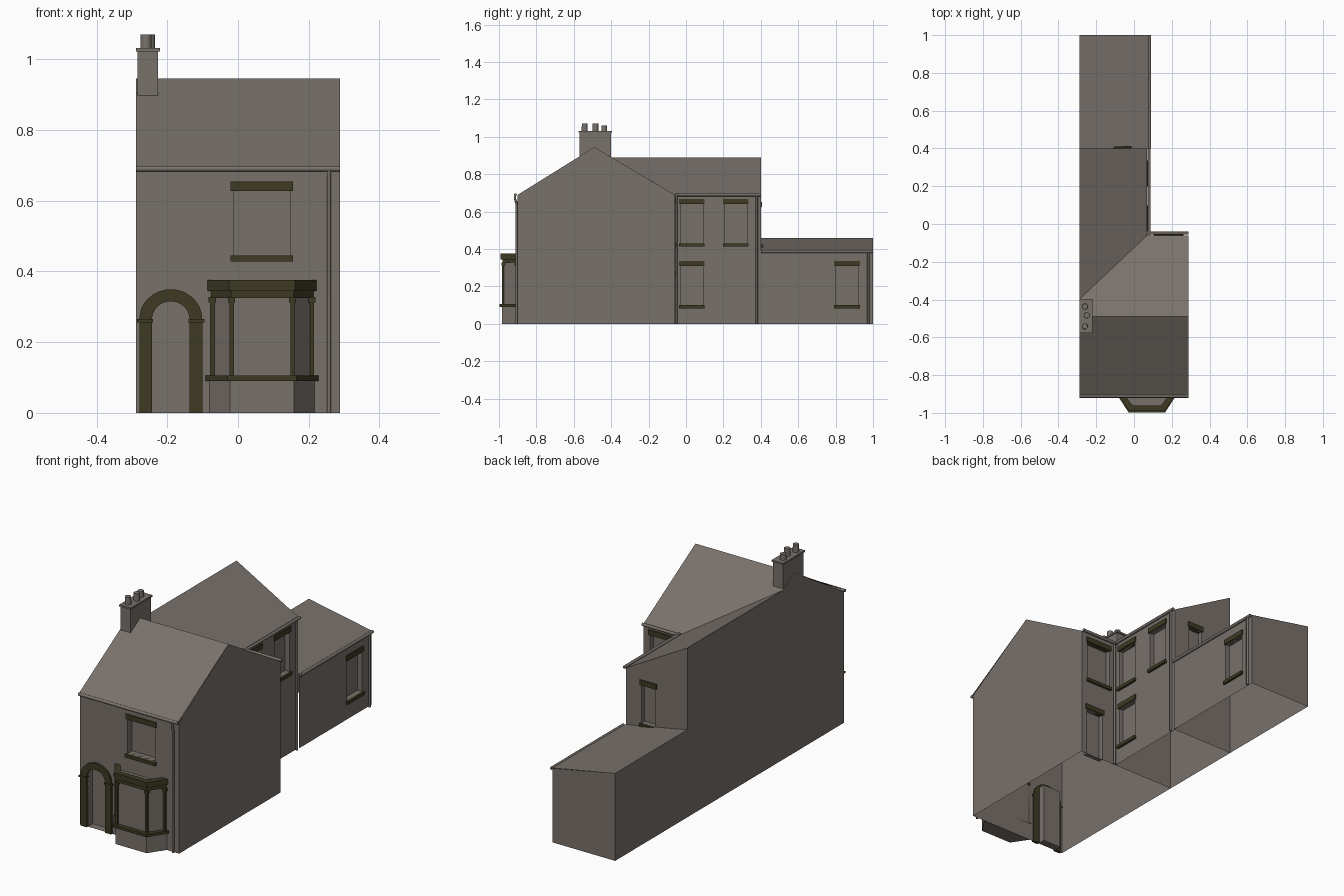
import bpy, bmesh, math
from mathutils import Vector

if "Cube" in bpy.data.objects:
    bpy.data.objects.remove(bpy.data.objects["Cube"])


def material(name, rgb):
    m = bpy.data.materials.new(name)
    m.diffuse_color = (*rgb, 1)
    m.use_nodes = True
    m.node_tree.nodes["Principled BSDF"].inputs["Base Color"].default_value = m.diffuse_color
    return m


GREY = material("warm grey masonry", (0.19, 0.166, 0.148))
OLIVE = material("dark olive trim", (0.047, 0.042, 0.017))


def finish(bm, name, mat, recalc=False):
    if recalc:
        bmesh.ops.recalc_face_normals(bm, faces=bm.faces)
    me = bpy.data.meshes.new(name)
    bm.to_mesh(me)
    bm.free()
    me.materials.append(mat)
    ob = bpy.data.objects.new(name, me)
    bpy.context.collection.objects.link(ob)
    return ob


def face(bm, pts, toward):
    """Add a polygon whose normal points along 'toward'."""
    f = bm.faces.new([bm.verts.new(p) for p in pts])
    f.normal_update()
    if f.normal.dot(Vector(toward)) < 0:
        f.normal_flip()


def sheet(name, pts, toward):
    bm = bmesh.new()
    face(bm, pts, toward)
    return finish(bm, name, GREY)


def prism(name, pts, vec, mat):
    """Extrude a planar outline along vec into a closed solid."""
    bm = bmesh.new()
    f = bm.faces.new([bm.verts.new(p) for p in pts])
    r = bmesh.ops.extrude_face_region(bm, geom=[f], use_keep_orig=True)
    vs = [g for g in r["geom"] if isinstance(g, bmesh.types.BMVert)]
    bmesh.ops.translate(bm, verts=vs, vec=vec)
    return finish(bm, name, mat, True)


def box(name, x0, x1, y0, y1, z0, z1, mat):
    return prism(name, [(x0, y0, z0), (x1, y0, z0), (x1, y1, z0), (x0, y1, z0)],
                 (0, 0, z1 - z0), mat)


def wall(name, axis, c, n, u0, u1, h, openings=(), depth=0.025):
    """Wall along an axis with recessed openings (ua, ub, va, vb)."""
    def P(u, v, d=0.0):
        return (u, c - n * d, v) if axis == "x" else (c - n * d, u, v)
    out = Vector(P(0, 0, -1)) - Vector(P(0, 0))
    bm = bmesh.new()
    us = sorted({u0, u1, *[t for o in openings for t in o[:2]]})
    vs = sorted({0, h, *[t for o in openings for t in o[2:]]})
    for a, b in zip(us, us[1:]):
        for e, f in zip(vs, vs[1:]):
            mu, mv = (a + b) / 2, (e + f) / 2
            if not any(o[0] < mu < o[1] and o[2] < mv < o[3] for o in openings):
                face(bm, [P(a, e), P(b, e), P(b, f), P(a, f)], out)
    for a, b, e, f in openings:
        mid = Vector(P((a + b) / 2, (e + f) / 2, depth / 2))
        face(bm, [P(a, e, depth), P(b, e, depth), P(b, f, depth), P(a, f, depth)], out)
        ring = [(a, e), (b, e), (b, f), (a, f)]
        for p, q in zip(ring, ring[1:] + ring[:1]):
            quad = [P(*p), P(*q), P(*q, depth), P(*p, depth)]
            ctr = sum((Vector(k) for k in quad), Vector()) / 4
            face(bm, quad, mid - ctr)
    return finish(bm, name, GREY)


def trim(name, axis, c, n, u0, u1, v0, v1, proud=0.01):
    lo, hi = sorted((c - n * 0.02, c + n * proud))
    if axis == "x":
        return box(name, u0, u1, lo, hi, v0, v1, OLIVE)
    return box(name, lo, hi, u0, u1, v0, v1, OLIVE)


def dress(name, axis, c, n, o, sill=True):
    """Lintel and sill around an opening."""
    a, b, e, f = o
    trim(name + "_lintel", axis, c, n, a - 0.008, b + 0.008, f, f + 0.027, 0.006)
    if sill:
        trim(name + "_sill", axis, c, n, a - 0.008, b + 0.008, e - 0.017, e, 0.012)


def tube(name, pts, r=0.006):
    cu = bpy.data.curves.new(name, "CURVE")
    cu.dimensions = "3D"
    cu.bevel_depth = r
    cu.bevel_resolution = 2
    cu.use_fill_caps = True
    s = cu.splines.new("POLY")
    s.points.add(len(pts) - 1)
    for p, co in zip(s.points, pts):
        p.co = (*co, 1)
    cu.materials.append(GREY)
    ob = bpy.data.objects.new(name, cu)
    bpy.context.collection.objects.link(ob)


# main dimensions
L, R, W, O = -0.288, 0.288, 0.07, 0.075    # left, right, wing and outhouse sides
F, B, M, E = -0.90, -0.06, 0.40, 1.0       # front, main back, wing back, end
EAVE, RIDGE, RY = 0.69, 0.945, -0.49
WTOP, VY = 0.89, -0.397                    # wing roof top, valley start

# walls with recessed windows and doors
front_win = (-0.013, 0.148, 0.445, 0.627)
front_door = (-0.243, -0.137, 0.0, 0.318)
wall("front_wall", "x", F, -1, L, R, EAVE, [front_win, front_door], 0.04)
dress("front_window", "x", F, -1, front_win)

rear_win, rear_door = (0.11, 0.25, 0.43, 0.64), (0.155, 0.255, 0.0, 0.255)
wall("rear_wall", "x", B, 1, W, R, EAVE, [rear_win, rear_door])
dress("rear_window", "x", B, 1, rear_win)
dress("rear_door", "x", B, 1, rear_door, False)

wing_wins = [(a, b, e, f) for a, b, e, f in
             ((-0.03, 0.09, 0.43, 0.64), (0.207, 0.327, 0.43, 0.64), (-0.03, 0.09, 0.1, 0.31))]
wall("wing_side_wall", "y", W, 1, B, M, EAVE, wing_wins)
for i, o in enumerate(wing_wins):
    dress("wing_window_%d" % i, "y", W, 1, o)

back_win = (-0.102, -0.022, 0.425, 0.625)
wall("wing_back_wall", "x", M, 1, L, W, EAVE, [back_win])
dress("wing_back_window", "x", M, 1, back_win)
sheet("wing_back_gable", [(L, M, EAVE), (W, M, EAVE), (L, M, WTOP)], (0, 1, 0))

out_win = (0.798, 0.922, 0.1, 0.31)
wall("outhouse_side_wall", "y", O, 1, M, E, 0.39, [out_win])
dress("outhouse_window", "y", O, 1, out_win)
sheet("outhouse_end_wall", [(L, E, 0), (O, E, 0), (O, E, 0.39), (L, E, 0.46)], (0, 1, 0))
wall("inner_cross_wall", "x", B, 1, L, W, EAVE)

# gable and party walls
sheet("right_gable", [(R, F, 0), (R, B, 0), (R, B, EAVE), (R, RY, RIDGE), (R, F, EAVE)], (1, 0, 0))
sheet("left_party_wall", [(L, F, 0), (L, M, 0), (L, M, WTOP), (L, VY, WTOP),
                          (L, RY, RIDGE), (L, F, EAVE)], (-1, 0, 0))
sheet("outhouse_party_wall", [(L, M, 0), (L, E, 0), (L, E, 0.46), (L, M, 0.46)], (-1, 0, 0))

# roofs
sheet("front_roof", [(L, F - 0.012, 0.692), (R, F - 0.012, 0.692), (R, RY, RIDGE), (L, RY, RIDGE)], (0, 0, 1))
sheet("back_roof", [(L, RY, RIDGE), (R, RY, RIDGE), (R, B, EAVE), (W, B, EAVE), (L, VY, WTOP)], (0, 0, 1))
sheet("wing_roof", [(L, M, WTOP), (W, M, EAVE), (W, B, EAVE), (L, VY, WTOP)], (0, 0, 1))
sheet("outhouse_roof", [(L, M, 0.46), (O + 0.006, M, 0.39), (O + 0.006, E, 0.39), (L, E, 0.46)], (0, 0, 1))

# gutters and downpipes
tube("front_gutter", [(L, F - 0.012, 0.69), (R, F - 0.012, 0.69)], 0.008)
tube("rear_gutter", [(W, B + 0.012, 0.69), (R, B + 0.012, 0.69)], 0.008)
tube("wing_gutter", [(W + 0.01, B, 0.69), (W + 0.01, M, 0.69)], 0.008)
tube("outhouse_gutter", [(O + 0.008, M, 0.387), (O + 0.008, E, 0.387)], 0.008)
tube("front_downpipe", [(0.257, F - 0.014, 0.685), (0.257, F - 0.014, 0.67),
                        (0.257, F - 0.006, 0.64), (0.257, F - 0.006, 0)])
tube("rear_downpipe", [(W + 0.012, B + 0.008, 0.685), (W + 0.012, B + 0.008, 0)])
tube("wing_downpipe", [(W + 0.008, 0.378, 0.685), (W + 0.008, 0.378, 0)])
tube("outhouse_downpipe", [(O + 0.008, 0.975, 0.385), (O + 0.008, 0.975, 0)])

# chimney stack with three pots
box("chimney_stack", -0.284, -0.226, -0.57, -0.402, 0.86, 1.024, GREY)
box("chimney_cap", -0.288, -0.221, -0.576, -0.396, 1.022, 1.031, GREY)
for i, (x, y, top) in enumerate(((-0.26, -0.542, 1.07), (-0.25, -0.484, 1.07), (-0.26, -0.437, 1.06))):
    bm = bmesh.new()
    bmesh.ops.create_cone(bm, cap_ends=True, segments=16, radius1=0.016, radius2=0.015, depth=top - 1.03)
    bmesh.ops.translate(bm, verts=bm.verts, vec=(x, y, (top + 1.03) / 2))
    pot = finish(bm, "chimney_pot_%d" % i, GREY)
    for p in pot.data.polygons:
        p.use_smooth = len(p.vertices) == 4
    pot.data.set_sharp_from_angle(angle=math.radians(40))

# arched door surround
CX, SP = -0.19, 0.265


def arch(r):
    arc = [(CX + r * math.cos(math.pi * i / 16), SP + r * 0.95 * math.sin(math.pi * i / 16)) for i in range(17)]
    return [(CX + r, 0)] + arc + [(CX - r, 0)]


prism("door_arch", [(x, F + 0.005, z) for x, z in arch(0.089) + arch(0.053)[::-1]], (0, -0.015, 0), OLIVE)
for s, side in ((-1, "left"), (1, "right")):
    a, b = sorted((CX + s * 0.05, CX + s * 0.096))
    box(side + "_arch_capital", a, b, F - 0.015, F + 0.005, 0.256, 0.265, OLIVE)


# bay window
def plan(d, z):
    """Bay outline grown outward by d."""
    return [(-0.08 - d, F, z), (-0.022 - d * 0.6, -0.985 - d, z),
            (0.158 + d * 0.6, -0.985 - d, z), (0.216 + d, F, z)]


prism("bay_base", plan(0, 0), (0, 0, 0.09), GREY)
prism("bay_sill", plan(0.012, 0.09), (0, 0, 0.015), OLIVE)
prism("bay_glazing", plan(-0.01, 0.105), (0, 0, 0.22), GREY)
prism("bay_head", plan(-0.003, 0.325), (0, 0, 0.02), OLIVE)
prism("bay_flat_roof", plan(-0.005, 0.345), (0, 0, 0.004), GREY)
prism("bay_cornice", plan(0.006, 0.345) + plan(-0.025, 0.345)[::-1], (0, 0, 0.03), OLIVE)
for i, (x, y, _) in enumerate(plan(-0.007, 0)):
    y = min(y, F - 0.006)
    box("bay_post_%d" % i, x - 0.006, x + 0.006, y - 0.006, y + 0.006, 0.105, 0.327, OLIVE)
    box("bay_post_bracket_%d" % i, x - 0.01, x + 0.01, y - 0.009, y + 0.009, 0.312, 0.327, OLIVE)
